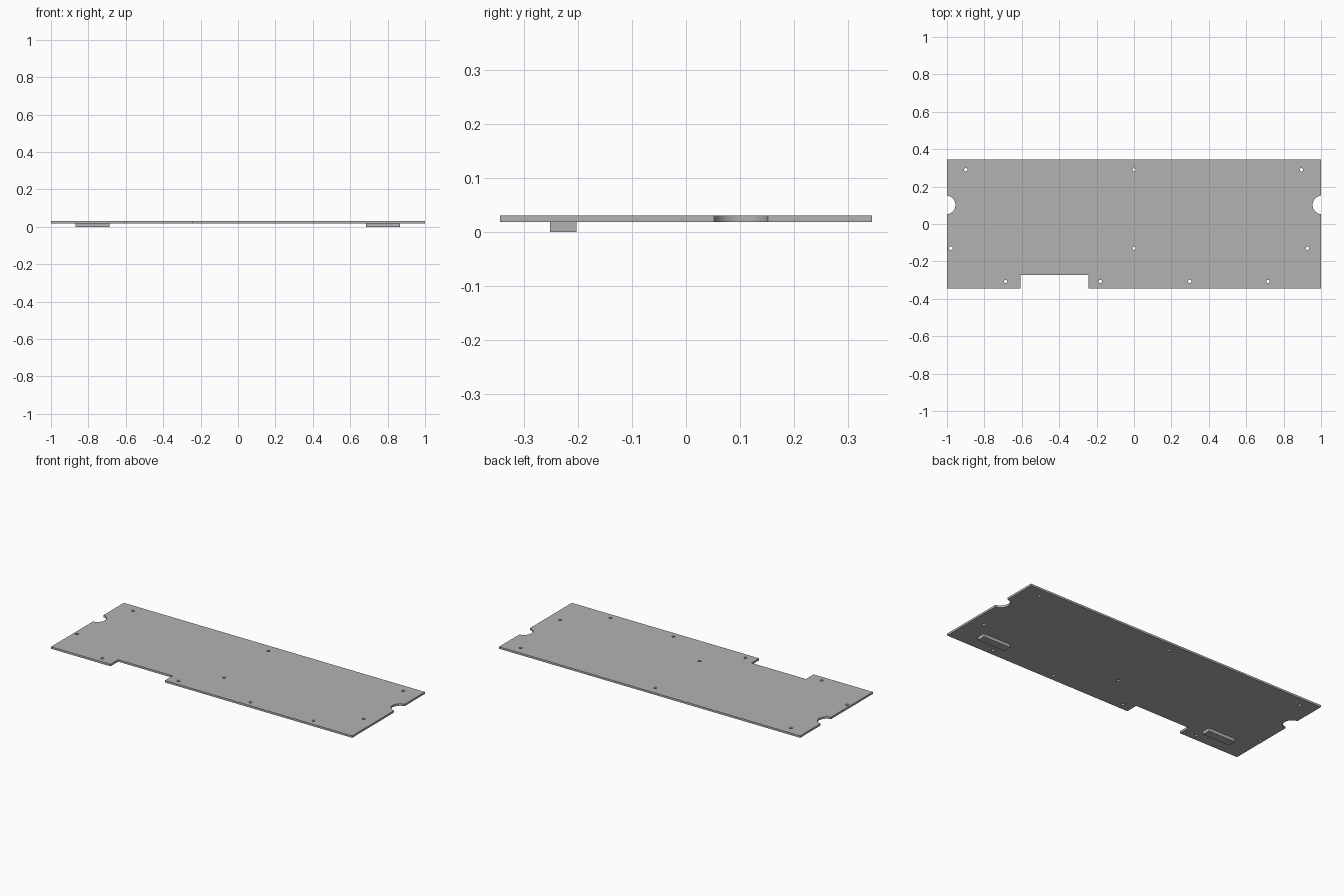
import bpy
import bmesh
from math import acos, cos, pi, sin

if "Cube" in bpy.data.objects:
    bpy.data.objects.remove(bpy.data.objects["Cube"], do_unlink=True)

HALF_X, HALF_Y = 1.0, 0.345
PLATE_BOTTOM, PLATE_TOP = 0.019, 0.031

gray = bpy.data.materials.new("plain gray")
gray.use_nodes = True
color = (0.45, 0.45, 0.45, 1)
gray.diffuse_color = color
gray.node_tree.nodes["Principled BSDF"].inputs["Base Color"].default_value = color


def arc(cx, cy, r, start, end, steps):
    """Points on an arc, both ends included."""
    angles = [start + (end - start) * i / steps for i in range(steps + 1)]
    return [(cx + r * cos(a), cy + r * sin(a)) for a in angles]


def add_loop(curve, points):
    spline = curve.splines.new("POLY")
    spline.points.add(len(points) - 1)
    for p, (x, y) in zip(spline.points, points):
        p.co = (x, y, 0, 1)
    spline.use_cyclic_u = True


def finish(name, mesh):
    """Clean the mesh, give it the material and place it in the scene."""
    bm = bmesh.new()
    bm.from_mesh(mesh)
    bmesh.ops.remove_doubles(bm, verts=bm.verts, dist=0.00001)
    bmesh.ops.recalc_face_normals(bm, faces=bm.faces)
    bm.to_mesh(mesh)
    bm.free()
    mesh.materials.clear()
    mesh.materials.append(gray)
    obj = bpy.data.objects.new(name, mesh)
    bpy.context.collection.objects.link(obj)
    bpy.ops.object.select_all(action="DESELECT")
    obj.select_set(True)
    bpy.context.view_layer.objects.active = obj
    bpy.ops.object.shade_smooth_by_angle(angle=pi / 6)
    return obj


# Plate outline: front cutout and a round bite in each end
bite_x, bite_y, bite_r = 1.005, 0.102, 0.05
open_angle = acos((bite_x - HALF_X) / bite_r)
right_bite = arc(bite_x, bite_y, bite_r, 2 * pi - (pi - open_angle) - 2 * open_angle + 2 * open_angle,
                 pi - open_angle, 24)
right_bite[0] = (HALF_X, right_bite[0][1])
right_bite[-1] = (HALF_X, right_bite[-1][1])
left_bite = [(-x, y) for x, y in reversed(right_bite)]
outline = [(-HALF_X, -HALF_Y), (-0.606, -HALF_Y), (-0.606, -0.272),
           (-0.244, -0.272), (-0.244, -HALF_Y), (HALF_X, -HALF_Y)]
outline += right_bite + [(HALF_X, HALF_Y), (-HALF_X, HALF_Y)] + left_bite

curve = bpy.data.curves.new("plate_profile", "CURVE")
curve.dimensions = "2D"
curve.fill_mode = "BOTH"
curve.extrude = (PLATE_TOP - PLATE_BOTTOM) / 2
add_loop(curve, outline)

# Screw holes, in rows from back to front
hole_rows = {0.29: (-0.9, 0, 0.895),
             -0.13: (-0.98, 0, 0.927),
             -0.307: (-0.687, -0.18, 0.298, 0.716)}
for y, row in hole_rows.items():
    for x in row:
        add_loop(curve, arc(x, y, 0.009, 0, 2 * pi, 20)[:-1])

profile = bpy.data.objects.new("plate_profile", curve)
bpy.context.collection.objects.link(profile)
bpy.context.view_layer.update()
depsgraph = bpy.context.evaluated_depsgraph_get()
plate_mesh = bpy.data.meshes.new_from_object(profile.evaluated_get(depsgraph))
bpy.data.objects.remove(profile, do_unlink=True)
plate = finish("plate", plate_mesh)
plate.location.z = (PLATE_BOTTOM + PLATE_TOP) / 2

# Two rectangular feet under the front
for name, x in (("right_foot", -0.778), ("left_foot", 0.775)):
    bm = bmesh.new()
    bmesh.ops.create_cube(bm, size=1)
    bmesh.ops.scale(bm, vec=(0.18, 0.049, PLATE_BOTTOM), verts=bm.verts)
    mesh = bpy.data.meshes.new(name)
    bm.to_mesh(mesh)
    bm.free()
    foot = finish(name, mesh)
    foot.location = (x, -0.2275, PLATE_BOTTOM / 2)
